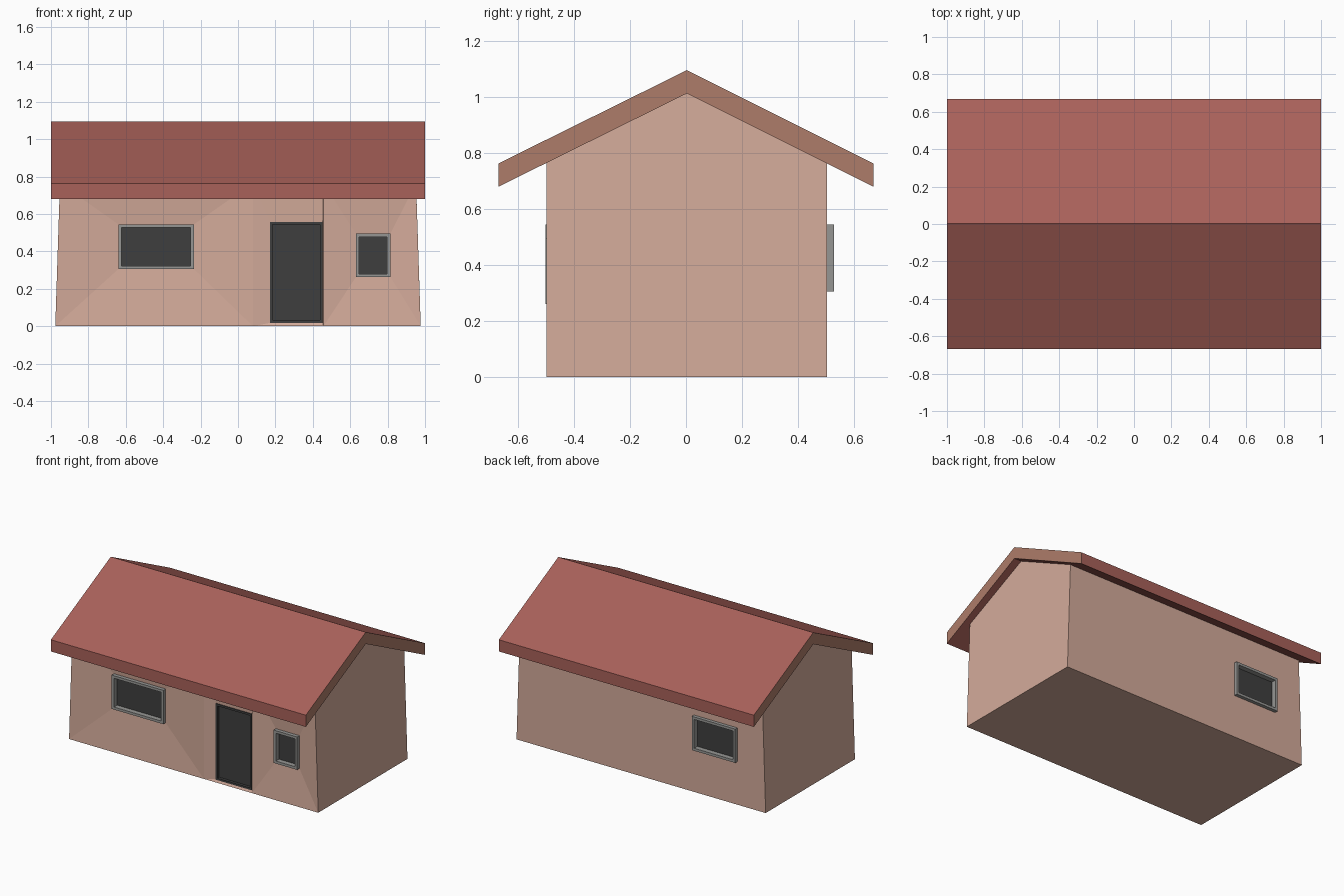
import bpy, bmesh

if "Cube" in bpy.data.objects:
    bpy.data.objects.remove(bpy.data.objects["Cube"])


def material(name, srgb):
    m = bpy.data.materials.new(name)
    m.diffuse_color = [((c + 0.055) / 1.055) ** 2.4 for c in srgb] + [1]
    m.use_nodes = True
    m.node_tree.nodes["Principled BSDF"].inputs["Base Color"].default_value = m.diffuse_color
    return m


WALL = material("plaster", (0.83, 0.67, 0.605))
ROOF = material("roof_red", (0.66, 0.38, 0.35))
TRIM = material("gable_trim", (0.68, 0.485, 0.415))
FRAME = material("frame_grey", (0.59, 0.59, 0.58))
DARK = material("dark_glass", (0.245, 0.245, 0.245))


def finish(name, bm, mats, flip=True):
    bmesh.ops.remove_doubles(bm, verts=bm.verts, dist=1e-5)
    if flip:
        bmesh.ops.recalc_face_normals(bm, faces=bm.faces)
    me = bpy.data.meshes.new(name)
    bm.to_mesh(me)
    bm.free()
    for m in mats:
        me.materials.append(m)
    ob = bpy.data.objects.new(name, me)
    bpy.context.collection.objects.link(ob)
    return ob


def face(bm, pts):
    return bm.faces.new([bm.verts.new(p) for p in pts])


def rect(x0, x1, z0, z1, y):
    return [(x0, y, z0), (x1, y, z0), (x1, y, z1), (x0, y, z1)]


def ring(bm, outer, inner):
    """Four quads joining two rectangles."""
    for i in range(4):
        j = (i + 1) % 4
        face(bm, [outer[i], outer[j], inner[j], inner[i]])


# Wall dimensions: gables lean in slightly towards the ridge
YF, YB, EAVE, RIDGE = -0.497, 0.503, 0.765, 1.012
X0, X1, X2 = 0.977, 0.952, 0.944

# Openings: x0, x1, z0, z1
WIN_L = (-0.64, -0.235, 0.305, 0.545)
WIN_R = (0.63, 0.815, 0.262, 0.495)
WIN_B = (-0.755, -0.415, 0.305, 0.545)
DOOR = (0.17, 0.453, 0.018, 0.558)


def panel(bm, xa, xb, xc, xd, y, hole, y_hole):
    """Wall panel dished towards a rectangular opening."""
    outer = [(xa, y, 0), (xb, y, 0), (xc, y, EAVE), (xd, y, EAVE)]
    ring(bm, outer, rect(*hole, y_hole))


bm = bmesh.new()
# front wall in three panels, back wall in one
panel(bm, -X0, 0.08, 0.08, -X1, YF, WIN_L, YF + 0.022)
panel(bm, 0.08, 0.457, 0.457, 0.08, YF, DOOR, YF + 0.008)
panel(bm, 0.457, X0, X1, 0.457, YF, WIN_R, YF + 0.022)
panel(bm, -X0, X0, X1, -X1, YB, WIN_B, YB)
# gable ends
for s in (-1, 1):
    face(bm, [(s * X0, YF, 0), (s * X0, YB, 0), (s * X1, YB, EAVE),
              (s * X2, 0.003, RIDGE), (s * X1, YF, EAVE)])
# floor and closed top under the roof
face(bm, [(-X0, YF, 0), (0.08, YF, 0), (0.457, YF, 0), (X0, YF, 0),
          (X0, YB, 0), (-X0, YB, 0)])
face(bm, [(-X1, YF, EAVE), (0.08, YF, EAVE), (0.457, YF, EAVE), (X1, YF, EAVE),
          (X2, 0.003, RIDGE), (-X2, 0.003, RIDGE)])
face(bm, [(-X1, YB, EAVE), (X1, YB, EAVE), (X2, 0.003, RIDGE), (-X2, 0.003, RIDGE)])
finish("walls", bm, [WALL])

# Roof: chevron profile swept along x, tan end faces
profile = [(-0.668, 0.68), (-0.668, 0.763), (0.003, 1.095),
           (0.668, 0.763), (0.668, 0.68), (0.003, 1.012)]
bm = bmesh.new()
for i in range(6):
    (ya, za), (yb, zb) = profile[i], profile[(i + 1) % 6]
    face(bm, [(-1, ya, za), (1, ya, za), (1, yb, zb), (-1, yb, zb)])
for x in (-1, 1):
    for idx in ((0, 1, 2, 5), (2, 3, 4, 5)):
        face(bm, [(x, *profile[i]) for i in idx])
roof = finish("roof", bm, [ROOF, TRIM])
for p in roof.data.polygons:
    if abs(p.normal.x) > 0.9:
        p.material_index = 1


def opening(name, hole, y_wall, y_out, depth, border, frame_mat):
    """Raised surround with a recessed dark pane; side follows y_out."""
    x0, x1, z0, z1 = hole
    b = border
    inner = (x0 + b, x1 - b, z0 + b, z1 - b)
    s = 1 if y_wall < 0 else -1
    y_in = y_out + s * depth
    loops = [rect(*hole, y_wall), rect(*hole, y_out), rect(*inner, y_out),
             rect(*inner, y_in)]
    bm = bmesh.new()
    for a, c in zip(loops, loops[1:]):
        ring(bm, a, c)
    pane = face(bm, loops[-1])
    pane.material_index = 1
    bm.normal_update()
    bmesh.ops.remove_doubles(bm, verts=bm.verts, dist=1e-5)
    bmesh.ops.recalc_face_normals(bm, faces=bm.faces)
    pane = next(f for f in bm.faces if f.material_index == 1)
    if pane.normal.y * s > 0:  # pane must face outwards
        bmesh.ops.reverse_faces(bm, faces=bm.faces)
    finish(name, bm, [frame_mat, DARK], flip=False)


opening("front_left_window", WIN_L, YF + 0.022, YF - 0.004, 0.035, 0.018, FRAME)
opening("front_right_window", WIN_R, YF + 0.022, YF - 0.004, 0.035, 0.018, FRAME)
opening("back_window", WIN_B, YB, YB + 0.024, 0.035, 0.018, FRAME)
opening("front_door", DOOR, YF + 0.008, YF + 0.002, 0.02, 0.014, DARK)
